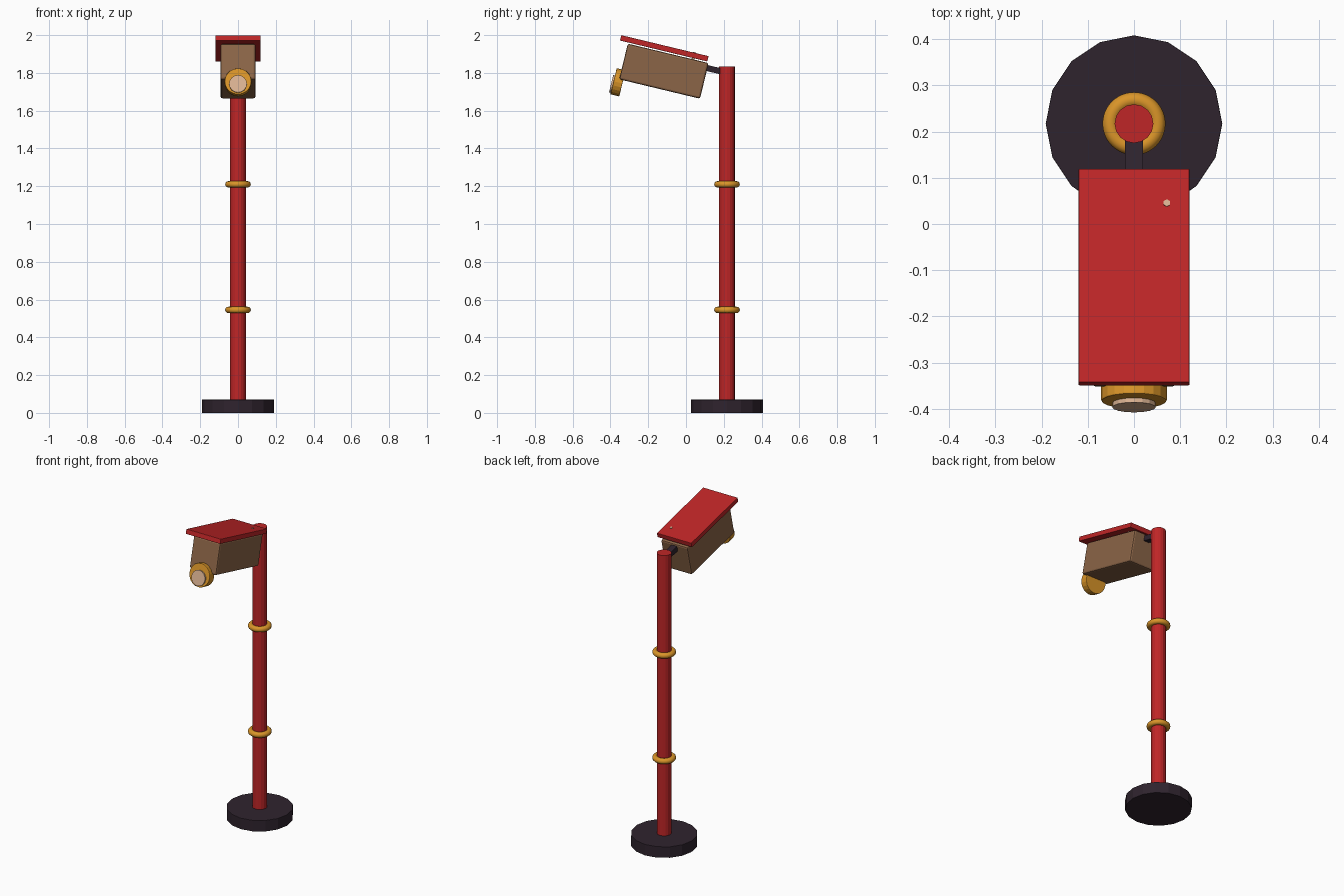
import bpy
import math

if "Cube" in bpy.data.objects:
    bpy.data.objects.remove(bpy.data.objects["Cube"])

TILT = math.radians(13.5)          # camera head looks slightly upward
HEAD_ROT = (-TILT, 0, 0)
AXIS_ROT = (math.pi / 2 - TILT, 0, 0)
POLE_Y = 0.217


def material(name, rgb):
    m = bpy.data.materials.new(name)
    m.diffuse_color = (*rgb, 1)
    m.use_nodes = True
    m.node_tree.nodes["Principled BSDF"].inputs["Base Color"].default_value = m.diffuse_color
    return m


RED = material("red paint", (0.52, 0.019, 0.020))
GOLD = material("gold", (0.70, 0.30, 0.022))
DARK = material("dark metal", (0.028, 0.017, 0.027))
BROWN = material("brown casing", (0.26, 0.13, 0.063))
PINK = material("pale pink", (0.71, 0.45, 0.29))


def finish(name, mat, bevel=0):
    ob = bpy.context.object
    ob.name = name
    ob.data.materials.append(mat)
    if bevel:
        b = ob.modifiers.new("bevel", 'BEVEL')
        b.width = bevel
        b.segments = 2
    return ob


def box(name, loc, size, mat, rot=(0, 0, 0), bevel=0):
    bpy.ops.mesh.primitive_cube_add(size=1, location=loc, rotation=rot)
    ob = bpy.context.object
    for v in ob.data.vertices:
        v.co = [c * s for c, s in zip(v.co, size)]
    return finish(name, mat, bevel)


def cylinder(name, loc, radius, depth, mat, sides=16, rot=(0, 0, 0), bevel=0):
    bpy.ops.mesh.primitive_cylinder_add(vertices=sides, radius=radius, depth=depth,
                                        location=loc, rotation=rot)
    return finish(name, mat, bevel)


# stand: base disc, pole and two rings
cylinder("base", (0, POLE_Y, 0.035), 0.191, 0.07, DARK, bevel=0.002)
cylinder("pole", (0, POLE_Y, 0.95), 0.042, 1.77, RED)
for i, z in enumerate((0.545, 1.21)):
    bpy.ops.mesh.primitive_torus_add(location=(0, POLE_Y, z), major_radius=0.051,
                                     minor_radius=0.017, major_segments=48,
                                     minor_segments=12)
    finish(f"pole_ring_{i + 1}", GOLD)
    bpy.ops.object.shade_smooth()

# arm joining the pole to the casing
box("arm", (0, 0.148, 1.817), (0.038, 0.12, 0.032), DARK, HEAD_ROT)

# camera head: casing, sunshade and bolt
box("casing", (0, -0.117, 1.809), (0.186, 0.44, 0.194), BROWN, HEAD_ROT, bevel=0.01)
box("sunshade", (0, -0.115, 1.930), (0.24, 0.475, 0.029), RED, HEAD_ROT, bevel=0.002)
cylinder("bolt", (0.071, 0.040, 1.885), 0.008, 0.05, PINK, 6, HEAD_ROT)

# lens housing and lens
cylinder("lens_housing", (0, -0.360, 1.750), 0.071, 0.048, GOLD, 20, AXIS_ROT, bevel=0.003)
cylinder("lens", (0, -0.377, 1.738), 0.047, 0.04, PINK, 16, AXIS_ROT)
